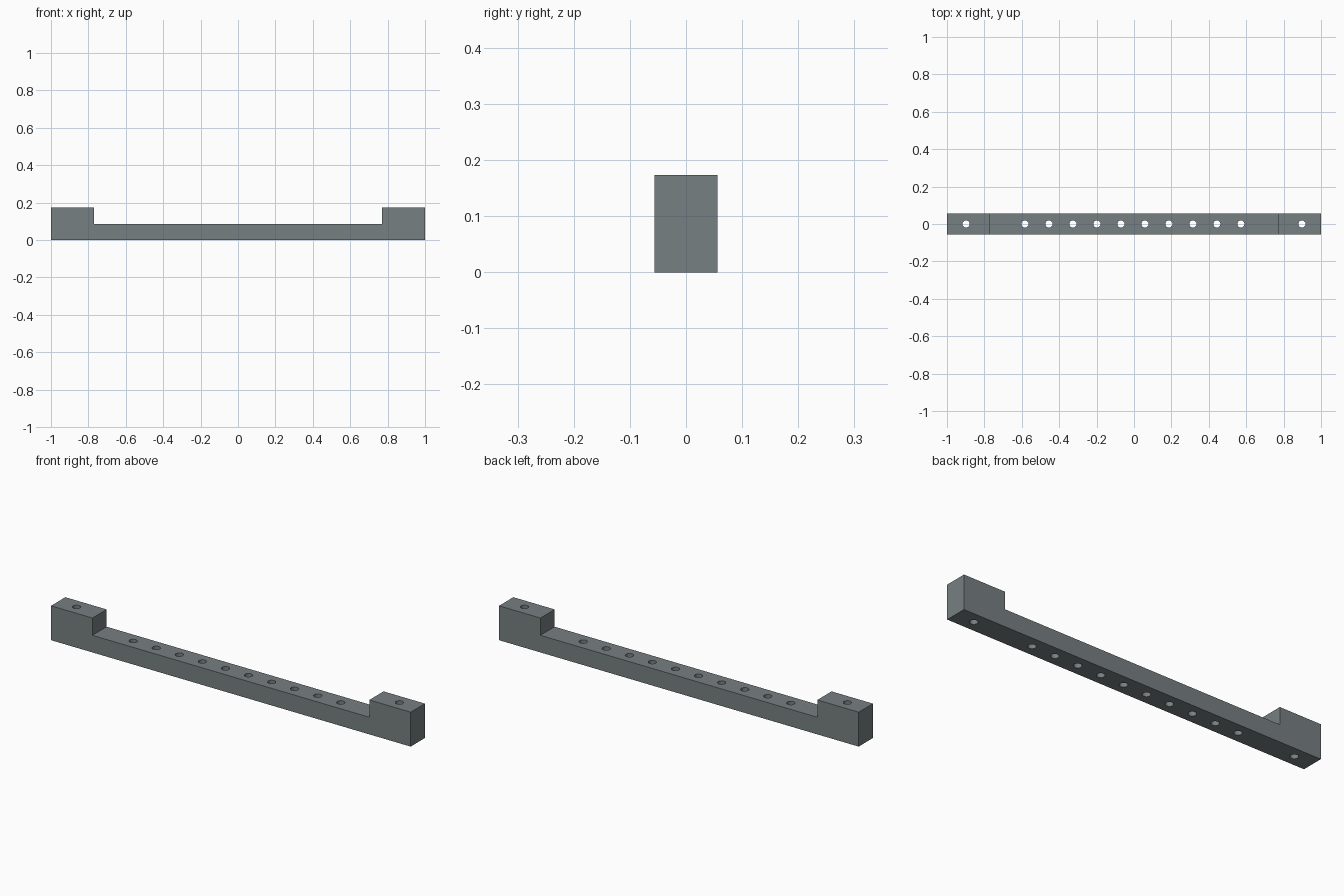
import bpy, bmesh

if "Cube" in bpy.data.objects:
    bpy.data.objects.remove(bpy.data.objects["Cube"])

LENGTH, HALF_WIDTH = 2.0, 0.0565
BAR_TOP, END_TOP, STEP_X = 0.086, 0.173, 0.77
HOLE_RADIUS = 0.019

steel = bpy.data.materials.new("grey_steel")
steel.diffuse_color = (0.185, 0.215, 0.22, 1)
steel.use_nodes = True
steel.node_tree.nodes["Principled BSDF"].inputs["Base Color"].default_value = steel.diffuse_color


def make_object(name, bm):
    bmesh.ops.recalc_face_normals(bm, faces=bm.faces)
    mesh = bpy.data.meshes.new(name)
    bm.to_mesh(mesh)
    bm.free()
    mesh.materials.append(steel)
    obj = bpy.data.objects.new(name, mesh)
    bpy.context.collection.objects.link(obj)
    return obj


# Bar with raised end blocks: side profile extruded across the width
half = LENGTH / 2
profile = [(-half, 0), (half, 0), (half, END_TOP), (STEP_X, END_TOP),
           (STEP_X, BAR_TOP), (-STEP_X, BAR_TOP), (-STEP_X, END_TOP), (-half, END_TOP)]
bm = bmesh.new()
face = bm.faces.new([bm.verts.new((x, -HALF_WIDTH, z)) for x, z in profile])
new = bmesh.ops.extrude_face_region(bm, geom=[face])["geom"]
bmesh.ops.translate(bm, vec=(0, 2 * HALF_WIDTH, 0),
                    verts=[v for v in new if isinstance(v, bmesh.types.BMVert)])
bar = make_object("mounting_bar", bm)

# Through holes: one in each end block and a row of ten along the bar
hole_x = [-0.898, 0.898] + [-0.583 + 0.1283 * i for i in range(10)]
bm = bmesh.new()
for x in hole_x:
    made = bmesh.ops.create_cone(bm, cap_ends=True, segments=32, radius1=HOLE_RADIUS,
                                 radius2=HOLE_RADIUS, depth=0.4)
    bmesh.ops.translate(bm, vec=(x, 0, 0.08), verts=made["verts"])
cutter = make_object("hole_cutter", bm)
cutter.hide_render = True
cutter.hide_set(True)

cut = bar.modifiers.new("holes", "BOOLEAN")
cut.operation = "DIFFERENCE"
cut.solver = "EXACT"
cut.object = cutter

# Apply the cut, drop the cutter, and smooth the hole walls only
bpy.context.view_layer.objects.active = bar
bar.select_set(True)
bpy.ops.object.modifier_apply(modifier=cut.name)
bpy.data.objects.remove(cutter)
bpy.ops.object.shade_smooth_by_angle(angle=0.5)
